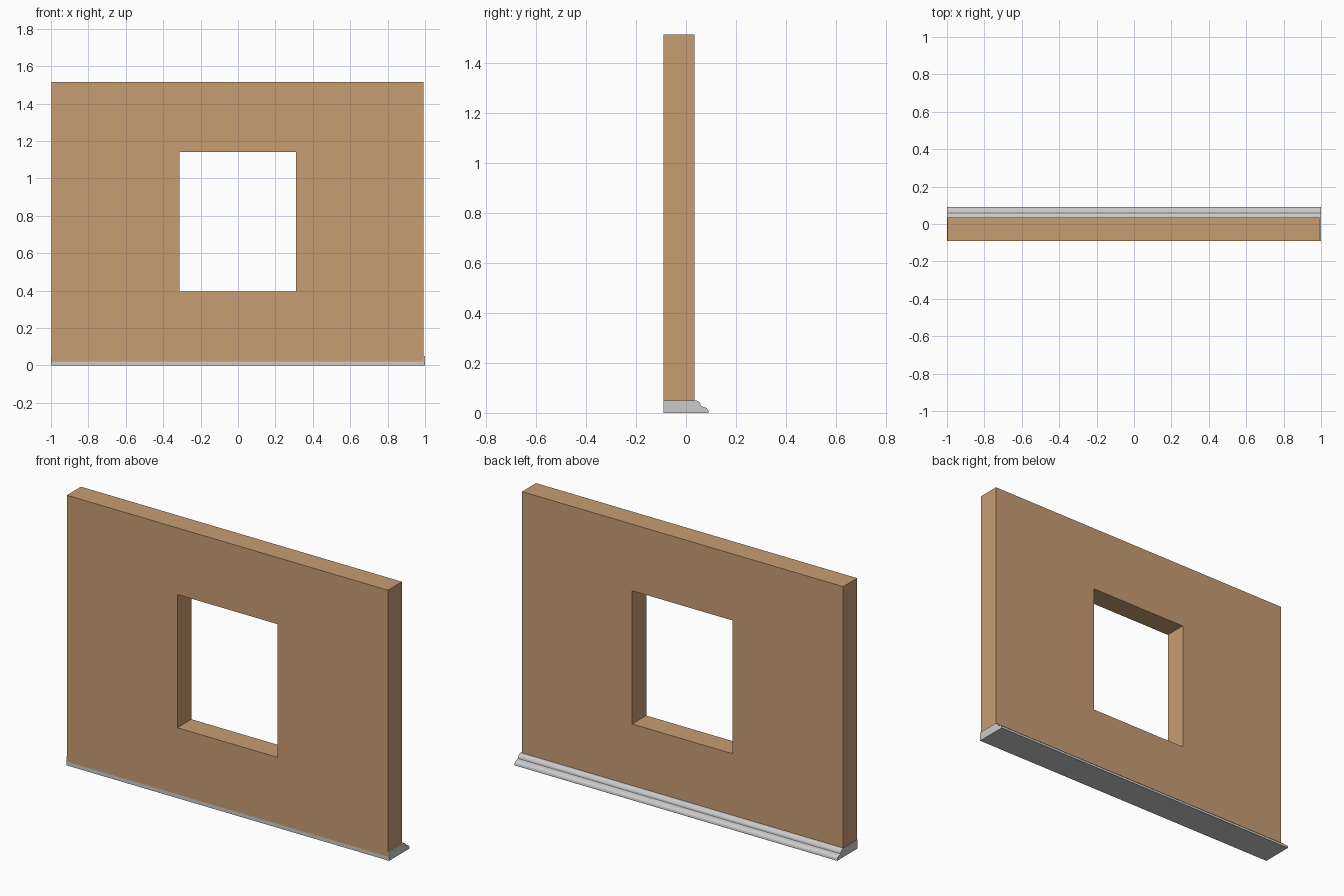
import bpy, bmesh
from math import sin, cos, radians

if "Cube" in bpy.data.objects:
    bpy.data.objects.remove(bpy.data.objects["Cube"])


def make_object(name, bm, color=None):
    bmesh.ops.recalc_face_normals(bm, faces=bm.faces)
    mesh = bpy.data.meshes.new(name)
    bm.to_mesh(mesh)
    bm.free()
    obj = bpy.data.objects.new(name, mesh)
    bpy.context.collection.objects.link(obj)
    if color:
        mat = bpy.data.materials.new(name + "_paint")
        mat.diffuse_color = color
        mat.use_nodes = True
        mat.node_tree.nodes["Principled BSDF"].inputs["Base Color"].default_value = mat.diffuse_color
        mesh.materials.append(mat)
    return obj


def rect(cx, cz, w, h):
    return [(cx + sx * w / 2, cz + sz * h / 2)
            for sx, sz in ((-1, -1), (1, -1), (1, 1), (-1, 1))]


# Wall panel: a rectangular frame around the window opening
U = 0.4975                     # wall is 4 x 3 modules
CX, CZ = -0.0025, 0.768
FRONT, BACK = -0.0904, 0.034
outer = rect(CX, CZ, 4 * U, 3 * U)
inner = rect(CX + 0.001, CZ, 1.25 * U, 1.5 * U)
bm = bmesh.new()
fo, fi, bo, bi = [[bm.verts.new((x, y, z)) for x, z in loop]
                  for loop, y in ((outer, FRONT), (inner, FRONT),
                                  (outer, BACK), (inner, BACK))]
for i in range(4):
    j = (i + 1) % 4
    for a, b in ((fo, fi), (fi, bi), (bi, bo), (bo, fo)):
        bm.faces.new((a[i], a[j], b[j], b[i]))
make_object("window_wall", bm, (0.58, 0.34, 0.17, 1))


# Base moulding: stepped profile with two rounded steps, extruded along x
def quarter_round(y, z, ry, rz, steps=4):
    return [(y + ry * sin(radians(90 * k / steps)), z + rz * cos(radians(90 * k / steps)))
            for k in range(steps + 1)]


profile = [(-0.09, 0.0), (-0.09, 0.05)]
profile += quarter_round(0.036, 0.027, 0.024, 0.023)
profile += quarter_round(0.066, 0.005, 0.024, 0.020)
profile += [(0.09, 0.0)]
bm = bmesh.new()
left, right = [[bm.verts.new((x, y, z)) for y, z in profile] for x in (-1, 1)]
bm.faces.new(left)
bm.faces.new(right[::-1])
for i in range(len(profile)):
    j = (i + 1) % len(profile)
    bm.faces.new((left[i], left[j], right[j], right[i]))
make_object("base_moulding", bm)
